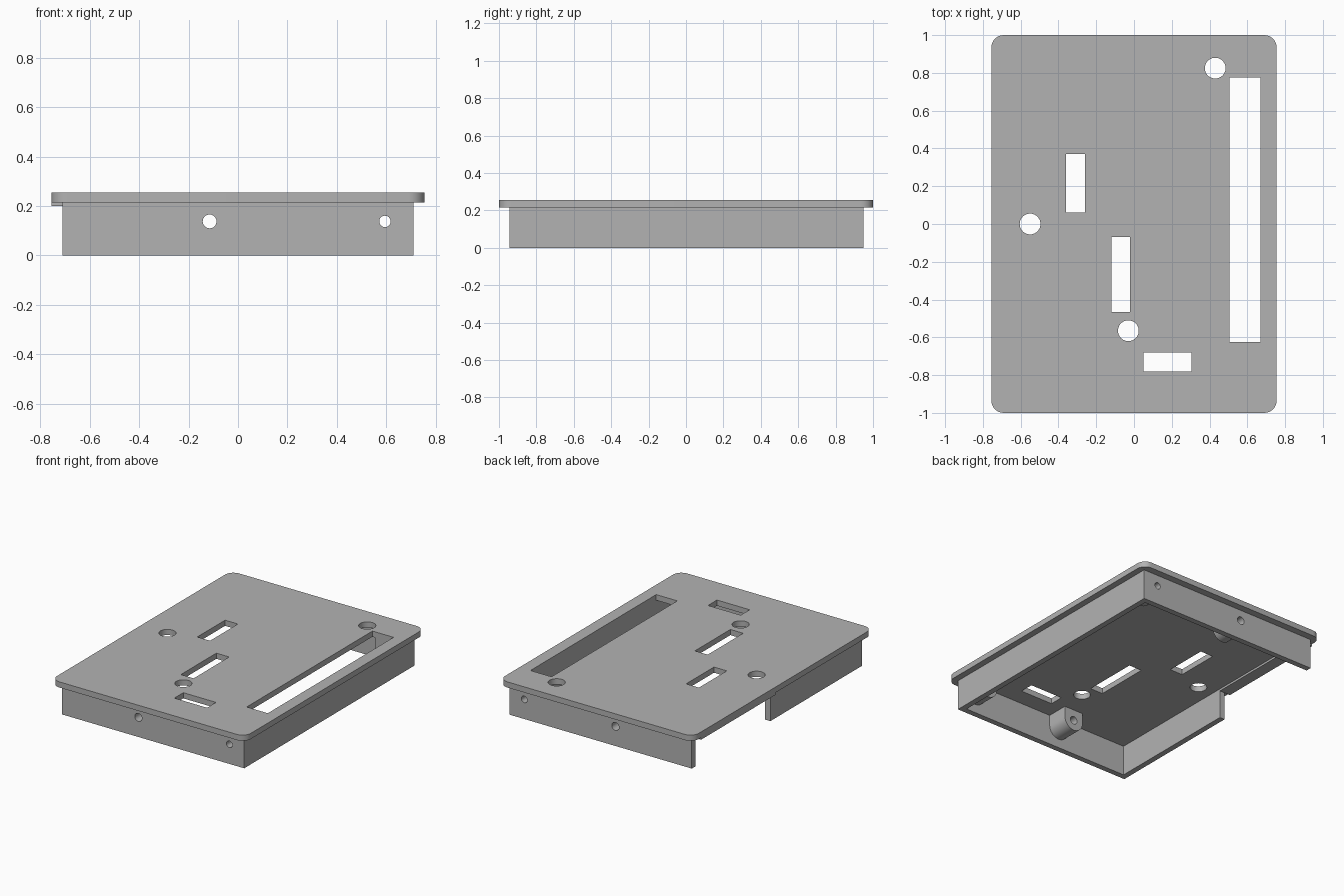
import bpy, bmesh
from math import sin, cos, pi, radians
from mathutils import Vector

old = bpy.data.objects.get("Cube")
if old:
    bpy.data.objects.remove(old, do_unlink=True)

grey = bpy.data.materials.new("plain grey")
grey.use_nodes = True
colour = (0.45, 0.45, 0.45, 1)
grey.diffuse_color = colour
grey.node_tree.nodes["Principled BSDF"].inputs["Base Color"].default_value = colour

PLATE_BOTTOM, PLATE_TOP = 0.215, 0.255
WALL_X, WALL_FRONT, WALL_BACK, WALL = 0.71, -0.945, 0.95, 0.04
GAP_Y = 0.075
SCREW_Z = 0.138


def arc(cx, cy, r, start, end, steps):
    """Points along an arc, angles in degrees."""
    angles = [radians(start + (end - start) * i / steps) for i in range(steps + 1)]
    return [(cx + r * cos(a), cy + r * sin(a)) for a in angles]


def circle(cx, cy, r, steps=40):
    return arc(cx, cy, r, 0, 360, steps)[:-1]


def rect(x0, x1, y0, y1):
    return [(x0, y0), (x1, y0), (x1, y1), (x0, y1)]


def prism(name, outlines, low, high, axis="z"):
    """Extrude one or more closed outlines along z, or along y for x-z outlines."""
    bm = bmesh.new()
    for outline in outlines:
        if axis == "z":
            verts = [bm.verts.new((a, b, low)) for a, b in outline]
            move = Vector((0, 0, high - low))
        else:
            verts = [bm.verts.new((a, low, b)) for a, b in outline]
            move = Vector((0, high - low, 0))
        face = bm.faces.new(verts)
        made = bmesh.ops.extrude_face_region(bm, geom=[face])["geom"]
        tops = [v for v in made if isinstance(v, bmesh.types.BMVert)]
        bmesh.ops.translate(bm, vec=move, verts=tops)
    bmesh.ops.recalc_face_normals(bm, faces=bm.faces)
    mesh = bpy.data.meshes.new(name)
    bm.to_mesh(mesh)
    bm.free()
    mesh.materials.append(grey)
    obj = bpy.data.objects.new(name, mesh)
    bpy.context.collection.objects.link(obj)
    return obj


def activate(obj):
    bpy.ops.object.select_all(action="DESELECT")
    obj.select_set(True)
    bpy.context.view_layer.objects.active = obj


def cut(obj, cutter):
    activate(obj)
    mod = obj.modifiers.new("openings", "BOOLEAN")
    mod.operation, mod.solver, mod.object = "DIFFERENCE", "EXACT", cutter
    bpy.ops.object.modifier_apply(modifier=mod.name)


# Cover plate with rounded corners
outline = []
for sx, sy, start in ((1, 1, 0), (-1, 1, 90), (-1, -1, 180), (1, -1, 270)):
    outline += arc(sx * 0.69, sy * 0.935, 0.065, start, start + 90, 8)
plate = prism("cover_plate", [outline], PLATE_BOTTOM, PLATE_TOP)

# Slots and round holes through the plate
openings = [
    rect(-0.36, -0.26, 0.06, 0.37),
    rect(-0.12, -0.02, -0.465, -0.07),
    rect(0.05, 0.305, -0.78, -0.68),
    rect(0.505, 0.67, -0.625, 0.775),
]
openings += [circle(x, y, 0.055) for x, y in ((-0.55, 0), (0.43, 0.825), (-0.03, -0.565))]
plate_cutter = prism("plate_cutter", openings, 0.1, 0.4)
cut(plate, plate_cutter)

# Skirt wall, open along the back half of one side
inner = WALL_X - WALL
skirt = prism("skirt_wall", [[
    (-WALL_X, GAP_Y), (-WALL_X, WALL_FRONT), (WALL_X, WALL_FRONT), (WALL_X, WALL_BACK),
    (-WALL_X, WALL_BACK), (-WALL_X, WALL_BACK - WALL), (inner, WALL_BACK - WALL),
    (inner, WALL_FRONT + WALL), (-inner, WALL_FRONT + WALL), (-inner, GAP_Y),
]], 0, PLATE_BOTTOM)

# Thin lip under the plate along the open side
prism("side_lip", [rect(-0.755, -inner, GAP_Y, WALL_BACK - WALL)], 0.2, PLATE_BOTTOM)

# Screw bosses on the front and back walls, drilled through with the walls
screws = ((-0.115, 0.028, 0.195), (0.595, 0.023, 0.17))
screw_cutter = prism("screw_cutter", [circle(x, SCREW_Z, r, 32) for x, r, _ in screws],
                     -1.2, 1.2, "y")
cut(skirt, screw_cutter)
for side, (x, _, length) in zip(("middle", "corner"), screws):
    profile = arc(x, SCREW_Z, 0.075, 180, 360, 20)
    profile += [(x + 0.075, PLATE_BOTTOM), (x - 0.075, PLATE_BOTTOM)]
    ends = {
        "front": (WALL_FRONT + WALL, WALL_FRONT + length),
        "back": (WALL_BACK - length, WALL_BACK - WALL),
    }
    for end, (low, high) in ends.items():
        cut(prism(f"{end}_{side}_boss", [profile], low, high, "y"), screw_cutter)

for cutter in (plate_cutter, screw_cutter):
    bpy.data.objects.remove(cutter, do_unlink=True)

# Smooth the rounded surfaces and keep the edges sharp
for obj in bpy.context.collection.objects:
    if obj.type == "MESH" and grey.name in obj.data.materials:
        activate(obj)
        bpy.ops.object.shade_smooth_by_angle(angle=radians(30))
